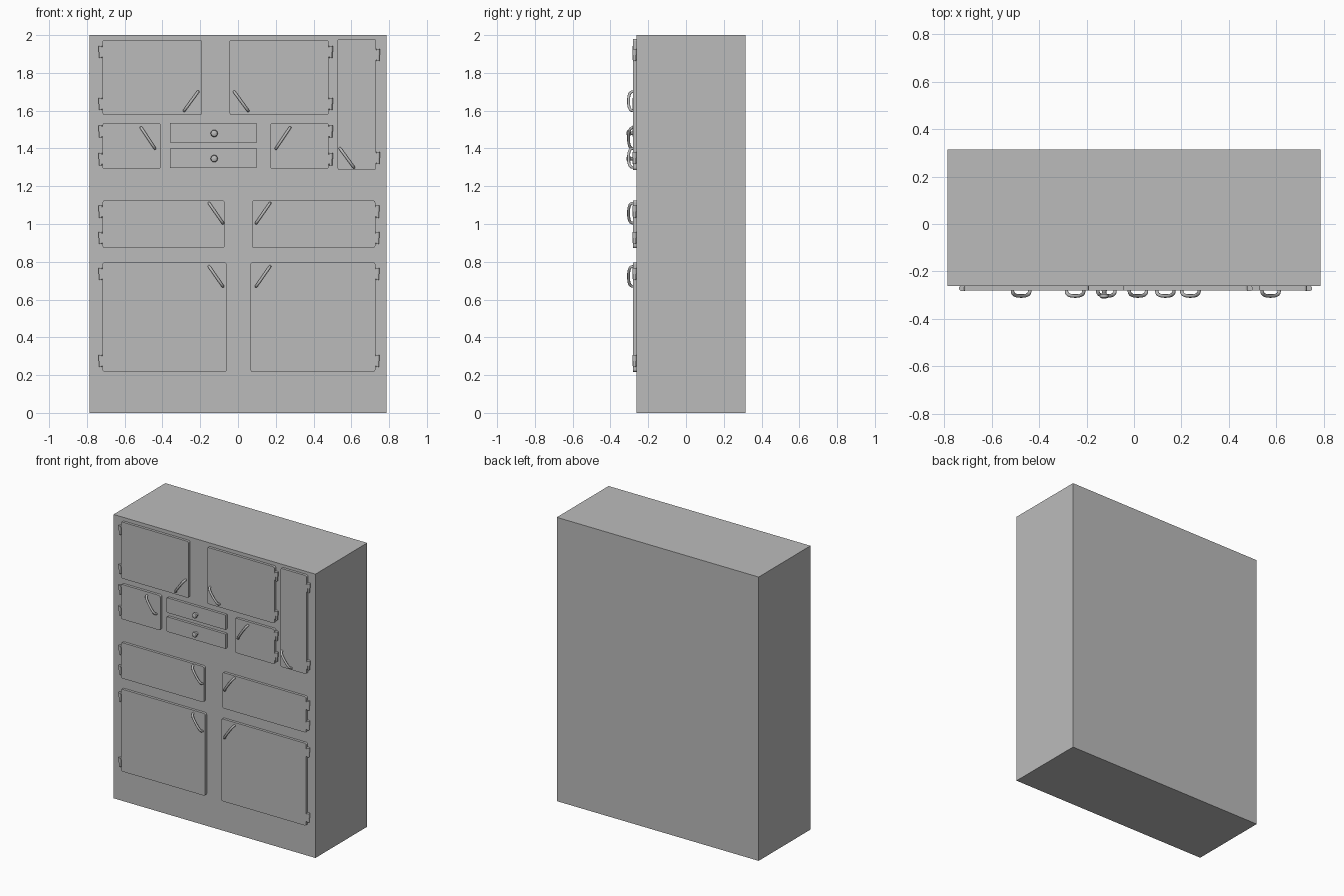
import bpy, bmesh, math
from mathutils import Vector

cube = bpy.data.objects.get("Cube")
if cube:
    bpy.data.objects.remove(cube, do_unlink=True)

grey = bpy.data.materials.new("cabinet grey")
grey.use_nodes = True
grey.diffuse_color = (0.5, 0.5, 0.5, 1)
grey.node_tree.nodes["Principled BSDF"].inputs["Base Color"].default_value = (0.5, 0.5, 0.5, 1)

FRONT = -0.262      # front plane of the carcass
DOOR = -0.280       # front plane of the doors


def finish(name, bm, smooth=False):
    bmesh.ops.recalc_face_normals(bm, faces=bm.faces)
    mesh = bpy.data.meshes.new(name)
    bm.to_mesh(mesh)
    bm.free()
    mesh.materials.append(grey)
    obj = bpy.data.objects.new(name, mesh)
    bpy.context.collection.objects.link(obj)
    if smooth:
        bpy.ops.object.select_all(action="DESELECT")
        obj.select_set(True)
        bpy.context.view_layer.objects.active = obj
        bpy.ops.object.shade_smooth_by_angle(angle=math.radians(40))
    return obj


def add_box(bm, x0, x1, y0, y1, z0, z1):
    verts = bmesh.ops.create_cube(bm, size=1)["verts"]
    for v in verts:
        v.co = ((x0 + x1) / 2 + v.co.x * (x1 - x0),
                (y0 + y1) / 2 + v.co.y * (y1 - y0),
                (z0 + z1) / 2 + v.co.z * (z1 - z0))


def panel(name, x0, x1, z0, z1, radius):
    """Flat door or drawer front with slightly rounded corners."""
    bm = bmesh.new()
    add_box(bm, x0, x1, DOOR, FRONT + 0.002, z0, z1)
    corners = [e for e in bm.edges if abs(e.verts[0].co.y - e.verts[1].co.y) > 0.001]
    bmesh.ops.bevel(bm, geom=corners, offset=radius, segments=4, affect="EDGES", profile=0.5)
    return finish(name, bm)


def handle(name, start, end):
    """Slanted pull: a round bar swept along a flattened arch."""
    a, b = Vector((start[0], DOOR, start[1])), Vector((end[0], DOOR, end[1]))
    along = (b - a).normalized()
    half = (b - a).length / 2
    out = Vector((0, -1, 0))
    side = along.cross(out)
    bm = bmesh.new()
    rings, steps, sides, r = [], 14, 10, 0.0075
    for i in range(steps + 1):
        t = math.pi * i / steps
        c, s = math.cos(t), math.sin(t)
        centre = (a + b) / 2 - along * half * math.copysign(abs(c) ** 0.75, c) + out * 0.024 * s ** 0.75
        normal = (out * s * half - along * c * 0.024).normalized()
        rings.append([bm.verts.new(centre + r * (math.cos(q) * normal + math.sin(q) * side))
                      for q in (math.tau * k / sides for k in range(sides))])
    for p, q in zip(rings, rings[1:]):
        for k in range(sides):
            n = (k + 1) % sides
            bm.faces.new((p[k], p[n], q[n], q[k]))
    bm.faces.new(rings[0])
    bm.faces.new(rings[-1])
    return finish(name, bm, True)


def knob(name, x, z):
    """Turned knob: a spun profile of (radius, distance from the door)."""
    bm = bmesh.new()
    profile = [(0.012, 0), (0.009, 0.006), (0.009, 0.012), (0.017, 0.017),
               (0.019, 0.024), (0.016, 0.031), (0.009, 0.034), (0, 0.035)]
    verts = [bm.verts.new((x + r, DOOR - d, z)) for r, d in profile]
    edges = [bm.edges.new(pair) for pair in zip(verts, verts[1:])]
    bmesh.ops.spin(bm, geom=verts + edges, cent=(x, DOOR, z), axis=(0, 1, 0),
                   angle=math.tau, steps=20)
    bmesh.ops.remove_doubles(bm, verts=bm.verts, dist=0.0001)
    return finish(name, bm, True)


def hinge(name, edge, z, side):
    """Barrel beside the door edge, with an upper leaf on the door."""
    bm = bmesh.new()
    x = edge + side * 0.011
    for r, low, high in ((0.011, 0, 0.032), (0.008, -0.032, 0)):
        ring = bmesh.ops.create_cone(bm, cap_ends=True, segments=12, radius1=r, radius2=r,
                                     depth=high - low)["verts"]
        bmesh.ops.translate(bm, verts=ring, vec=(x, FRONT - 0.010, z + (low + high) / 2))
    xs = sorted((edge - side * 0.004, x))
    add_box(bm, *xs, DOOR - 0.002, FRONT + 0.002, z - 0.026, z + 0.026)
    return finish(name, bm, True)


# Carcass
bm = bmesh.new()
add_box(bm, -0.787, 0.787, FRONT, 0.315, 0, 2)
finish("cabinet_body", bm)

# Doors: extents, hinge side, hinge heights, handle ends
OUT = 0.717
doors = {
    "upper_right_door": ((-OUT, -0.19, 1.577, 1.975), -1, (1.91, 1.635), (-0.285, 1.60), (-0.212, 1.70)),
    "upper_left_door": ((-0.045, 0.48, 1.577, 1.975), 1, (1.91, 1.635), (0.053, 1.60), (-0.02, 1.70)),
    "tall_side_door": ((0.527, 0.73, 1.286, 1.98), 1, (1.895, 1.35), (0.613, 1.30), (0.54, 1.40)),
    "small_right_door": ((-OUT, -0.41, 1.29, 1.535), -1, (1.49, 1.343), (-0.44, 1.40), (-0.513, 1.51)),
    "small_left_door": ((0.172, 0.48, 1.29, 1.535), 1, (1.49, 1.343), (0.201, 1.40), (0.275, 1.51)),
    "middle_right_door": ((-OUT, -0.07, 0.873, 1.125), -1, (1.065, 0.925), (-0.08, 1.005), (-0.153, 1.11)),
    "middle_left_door": ((0.074, 0.727, 0.873, 1.125), 1, (1.065, 0.925), (0.096, 1.005), (0.169, 1.11)),
    "lower_right_door": ((-OUT, -0.06, 0.217, 0.797), -1, (0.735, 0.275), (-0.08, 0.67), (-0.153, 0.775)),
    "lower_left_door": ((0.066, 0.727, 0.217, 0.797), 1, (0.735, 0.275), (0.096, 0.67), (0.169, 0.775)),
}
for name, (extent, side, heights, start, end) in doors.items():
    panel(name, *extent, 0.012)
    handle(name + "_handle", start, end)
    for label, z in zip(("top", "bottom"), heights):
        hinge(f"{name}_{label}_hinge", extent[1] if side > 0 else extent[0], z, side)

# Drawers
for name, low in (("upper_drawer", 1.43), ("lower_drawer", 1.296)):
    panel(name, -0.36, 0.10, low, low + 0.105, 0.004)
    knob(name + "_knob", -0.126, low + 0.05)
